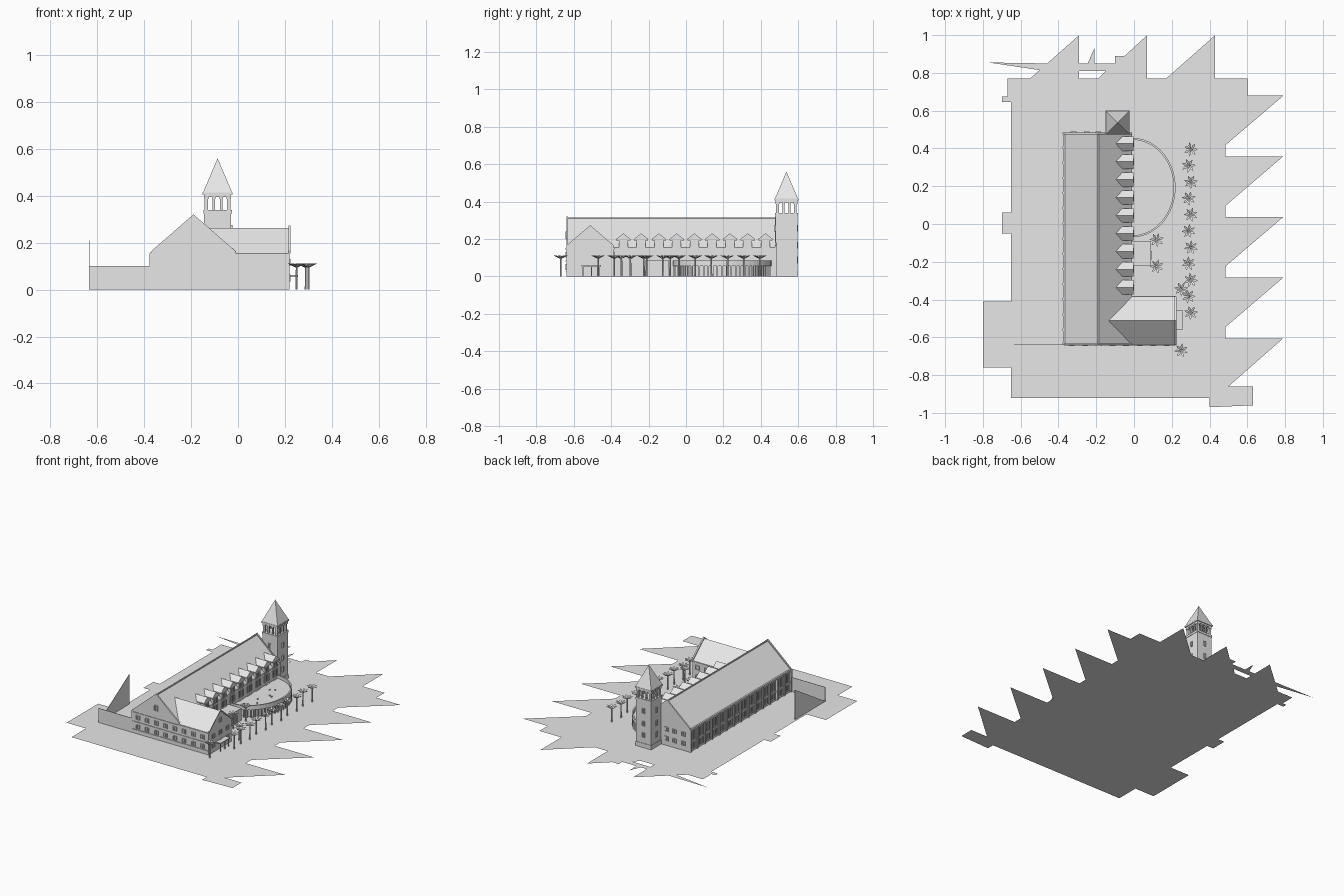
import bpy, bmesh, math
from mathutils import Matrix, Vector

if "Cube" in bpy.data.objects:
    bpy.data.objects.remove(bpy.data.objects["Cube"])

stone = bpy.data.materials.new("light_grey")
stone.use_nodes = True
GREY = (0.8, 0.8, 0.8, 1)
stone.diffuse_color = GREY
stone.node_tree.nodes["Principled BSDF"].inputs["Base Color"].default_value = GREY


def finish(name, bm, fix_normals=True):
    if fix_normals:
        bmesh.ops.recalc_face_normals(bm, faces=bm.faces)
    mesh = bpy.data.meshes.new(name)
    bm.to_mesh(mesh)
    bm.free()
    mesh.materials.append(stone)
    obj = bpy.data.objects.new(name, mesh)
    bpy.context.collection.objects.link(obj)
    return obj


def add_box(bm, low, high):
    low, high = Vector(low), Vector(high)
    size = high - low
    place = Matrix.Translation((low + high) / 2) @ Matrix.Diagonal((*size, 1))
    bmesh.ops.create_cube(bm, size=1, matrix=place)


def box(name, low, high):
    bm = bmesh.new()
    add_box(bm, low, high)
    return finish(name, bm)


def add_prism(bm, profile, axis, start, end):
    """Extrude a 2D profile along x, y or z."""
    def point(a, b, c):
        return {"x": (c, a, b), "y": (a, c, b), "z": (a, b, c)}[axis]
    face = bm.faces.new([bm.verts.new(point(a, b, start)) for a, b in profile])
    if end != start:
        moved = bmesh.ops.extrude_face_region(bm, geom=[face])["geom"]
        shift = Vector(point(0, 0, end - start))
        bmesh.ops.translate(bm, vec=shift, verts=[v for v in moved if isinstance(v, bmesh.types.BMVert)])


def prism(name, profile, axis, start, end):
    bm = bmesh.new()
    add_prism(bm, profile, axis, start, end)
    return finish(name, bm)


def add_window(bm, axis, wall, out, mid, bottom, width, height, bars=1):
    """Raised frame with mullions on a wall plane facing along x or y."""
    t, depth = 0.003, 0.005 * out
    low_d, high_d = sorted((wall - depth / 5, wall + depth))
    left, right, top = mid - width / 2, mid + width / 2, bottom + height
    rects = [(left, bottom, right, bottom + t), (left, top - t, right, top)]
    for i in range(bars + 2):
        a = left + (width - t) * i / (bars + 1)
        rects.append((a, bottom, a + t, top))
    for a, b, c, d in rects:
        if axis == "x":
            add_box(bm, (low_d, a, b), (high_d, c, d))
        else:
            add_box(bm, (a, low_d, b), (c, high_d, d))


# Ground sheet with saw-toothed edge
WEST, EAST, RIDGE = -0.37, -0.01, -0.19
FRONT, BACK, EAVE, TOP = -0.64, 0.485, 0.155, 0.312
outline = [(-0.65, -0.92), (0.4, -0.92), (0.4, -0.97), (0.63, -0.96), (0.63, -0.86), (0.5, -0.86)]
for i in range(5):
    tip = -0.605 + 0.321 * i
    outline.append((0.79, tip))
    if i < 4:
        outline += [(0.485, tip), (0.485, tip + 0.06)]
outline += [(0.6, 0.68), (0.6, 0.77), (-0.67, 0.77), (-0.67, 0.645), (-0.65, 0.645)]
fringes = [
    outline,
    [(0.43, 0.77), (0.43, 1), (0.17, 0.77)],
    [(0.07, 0.77), (0.07, 1), (-0.05, 0.89), (-0.1, 0.89), (-0.1, 0.85), (-0.29, 0.85),
     (-0.29, 0.81), (-0.15, 0.81), (-0.19, 0.77)],
    [(-0.29, 0.77), (-0.29, 1), (-0.46, 0.85), (-0.77, 0.855), (-0.5, 0.815), (-0.55, 0.77)],
    [(-0.21, 0.85), (-0.21, 0.93), (-0.245, 0.85)],
    [(-0.65, 0.06), (-0.7, 0.06), (-0.7, -0.05), (-0.65, -0.05)],
    [(-0.65, -0.41), (-0.8, -0.41), (-0.8, -0.76), (-0.65, -0.76)],
    [(-0.67, 0.675), (-0.7, 0.675), (-0.7, 0.645), (-0.67, 0.645)],
]
bm = bmesh.new()
for poly in fringes:
    add_prism(bm, poly, "z", 0, 0)
for face in bm.faces:
    face.normal_update()
    if face.normal.z < 0:
        face.normal_flip()
finish("ground", bm, False)

# Main hall with gable copings, eaves and ridge
hall = [(WEST, 0), (EAST, 0), (EAST, EAVE), (RIDGE, TOP), (WEST, EAVE)]
prism("main_hall", hall, "y", FRONT, BACK)
coping = [(WEST, EAVE), (RIDGE, TOP), (EAST, EAVE), (EAST, EAVE + 0.009), (RIDGE, TOP + 0.009), (WEST, EAVE + 0.009)]
for name, y in (("front_coping", FRONT), ("back_coping", BACK - 0.01)):
    prism(name, coping, "y", y, y + 0.01)
box("west_gutter", (WEST - 0.006, FRONT, EAVE - 0.008), (WEST + 0.008, BACK, EAVE + 0.004))
box("ridge_cap", (RIDGE - 0.004, FRONT, TOP - 0.004), (RIDGE + 0.004, BACK, TOP + 0.003))

# East wing with cross gable
wing_back, wing_end, wing_mid, wing_top = -0.385, 0.22, -0.512, 0.263
wing = [(FRONT, 0), (wing_back, 0), (wing_back, EAVE), (wing_mid, wing_top), (FRONT, EAVE)]
prism("east_wing", wing, "x", RIDGE, wing_end)
edge = [(FRONT, EAVE), (wing_mid, wing_top), (wing_back, EAVE), (wing_back, EAVE + 0.01),
        (wing_mid, wing_top + 0.01), (FRONT, EAVE + 0.01)]
prism("wing_coping", edge, "x", wing_end - 0.005, wing_end + 0.005)
for name, y in (("wing_front_eave", FRONT), ("wing_back_eave", wing_back)):
    box(name, (EAST, y - 0.004, EAVE - 0.01), (wing_end, y + 0.004, EAVE - 0.002))

# Porch on the wing end
bm = bmesh.new()
add_box(bm, (wing_end, -0.56, 0.054), (0.257, -0.455, 0.062))
for y in (-0.555, -0.508, -0.465):
    add_box(bm, (0.247, y, 0), (0.253, y + 0.006, 0.054))
finish("porch", bm)

# Dormers along the east roof slope
walls, roofs, glazing = bmesh.new(), bmesh.new(), bmesh.new()
for i in range(9):
    y = 0.425 - 0.095 * i
    add_box(walls, (-0.12, y - 0.024, 0.145), (-0.006, y + 0.024, 0.2))
    gable = [(y - 0.038, 0.193), (y + 0.038, 0.193), (y + 0.038, 0.2), (y, 0.23), (y - 0.038, 0.2)]
    add_prism(roofs, gable, "x", -0.13, -0.002)
    add_window(glazing, "x", -0.006, 1, y, 0.152, 0.034, 0.038)
    for bottom, height in ((0.015, 0.05), (0.085, 0.05)):
        add_window(glazing, "x", EAST, 1, y, bottom, 0.05, height, 2)
finish("dormer_walls", walls)
finish("dormer_roofs", roofs)
finish("east_windows", glazing)

# West facade: buttresses with tall windows between
piers, glazing = bmesh.new(), bmesh.new()
bays = 14
step = (BACK - FRONT) / bays
for i in range(bays + 1):
    y = FRONT + step * i
    y = min(max(y, FRONT + 0.006), BACK - 0.006)
    add_box(piers, (WEST - 0.008, y - 0.006, 0), (WEST, y + 0.006, EAVE))
    if i < bays:
        mid = FRONT + step * (i + 0.5)
        add_window(glazing, "x", WEST, -1, mid, 0.075, 0.05, 0.068, 2)
        add_window(glazing, "x", WEST, -1, mid, 0.015, 0.05, 0.045, 2)
finish("west_buttresses", piers)
finish("west_windows", glazing)

# Front, back and wing-end windows
glazing = bmesh.new()
for bottom in (0.035, 0.1):
    for i in range(8):
        add_window(glazing, "y", FRONT, -1, -0.33 + 0.072 * i, bottom, 0.03, 0.03)
    for x in (-0.32, -0.25, -0.19):
        add_window(glazing, "y", BACK, 1, x, bottom, 0.03, 0.03)
    for x in (0.04, 0.11, 0.18):
        add_window(glazing, "y", wing_back, 1, x, bottom, 0.03, 0.03)
    for y in (-0.59, wing_mid, -0.435):
        add_window(glazing, "x", wing_end, 1, y, bottom, 0.03, 0.03)
add_window(glazing, "y", FRONT, -1, RIDGE, 0.2, 0.03, 0.04)
add_window(glazing, "x", wing_end, 1, wing_mid, 0.185, 0.025, 0.03)
finish("gable_windows", glazing)
bm = bmesh.new()
for z in (0.025, 0.08, 0.145):
    add_box(bm, (WEST, FRONT - 0.004, z), (wing_end, FRONT, z + 0.004))
finish("front_bands", bm)

# Tower shaft, open belfry and pyramid roof
cx, cy, half = -0.087, 0.537, 0.058


def tower_slab(name, spread, low, high):
    return box(name, (cx - spread, cy - spread, low), (cx + spread, cy + spread, high))


tower_slab("tower_shaft", half, 0, 0.33)
tower_slab("tower_base", half + 0.003, 0, 0.03)
tower_slab("belfry_sill", half + 0.003, 0.325, 0.34)
tower_slab("belfry_lintel", half, 0.395, 0.408)
tower_slab("tower_eave", half + 0.006, 0.406, 0.415)
posts, arches, glazing = bmesh.new(), bmesh.new(), bmesh.new()
for i in range(4):
    a = -half + 0.01 + (half - 0.01) * 2 * i / 3
    r = 0.007 if i in (0, 3) else 0.005
    for b in (half - 0.01, 0.01 - half):
        for x, y in ((cx + a, cy + b), (cx + b, cy + a)):
            add_box(posts, (x - r, y - r, 0.34), (x + r, y + r, 0.397))
            add_box(arches, (x - r - 0.003, y - r - 0.003, 0.386), (x + r + 0.003, y + r + 0.003, 0.397))
for z in (0.07, 0.15, 0.24):
    for out in (1, -1):
        add_window(glazing, "x", cx + half * out, out, cy, z, 0.02, 0.035)
        add_window(glazing, "y", cy + half * out, out, cx, z, 0.02, 0.035)
finish("belfry_posts", posts)
finish("belfry_capitals", arches)
finish("tower_windows", glazing)
bm = bmesh.new()
bmesh.ops.create_cone(bm, cap_ends=True, segments=4, radius1=(half + 0.004) * math.sqrt(2), radius2=0, depth=0.145,
                      matrix=Matrix.Translation((cx, cy, 0.4875)) @ Matrix.Rotation(math.pi / 4, 4, "Z"))
finish("tower_roof", bm)

# Curved pavilion with colonnade and parapet
mid_y, steps = 0.193, 32


def arc(inset):
    angles = [math.pi * (i / steps - 0.5) for i in range(steps + 1)]
    return [(EAST + (0.23 - inset) * math.cos(t), mid_y + (0.263 - inset) * math.sin(t)) for t in angles]


prism("pavilion_wall", arc(0.018), "z", 0, 0.058)
prism("pavilion_roof", arc(0), "z", 0.055, 0.063)
prism("pavilion_parapet", arc(0) + arc(0.01)[::-1], "z", 0.06, 0.085)
bm = bmesh.new()
for x, y in arc(0.006):
    add_box(bm, (x - 0.004, y - 0.004, 0), (x + 0.004, y + 0.004, 0.057))
finish("pavilion_columns", bm)
bm = bmesh.new()
for x, y in ((8, 29), (5, 27), (12, 19), (10, 20), (7, 11), (4, 0), (6, 1), (13, 3), (10, 6)):
    add_box(bm, (x / 100, y / 100, 0.06), (x / 100 + 0.008, y / 100 + 0.008, 0.07))
finish("roof_seats", bm)

# Entrance block beside the pavilion
box("entrance_block", (EAST, -0.22, 0), (0.09, -0.09, 0.085))
bm = bmesh.new()
add_window(bm, "x", 0.09, 1, -0.165, 0, 0.045, 0.057)
finish("entrance_door", bm)

# Yard wall and sloped screen on the west side
box("yard_wall", (-0.635, FRONT, 0), (WEST, FRONT + 0.003, 0.1))
prism("sloped_screen", [(FRONT, 0), (-0.3, 0), (-0.3, 0.21)], "x", -0.636, -0.634)

# Palm trees
spots = [(0.295 + 0.006 * (-1) ** i, 0.395 - 0.0865 * i) for i in range(11)]
spots += [(0.25, -0.345), (0.12, -0.085), (0.12, -0.225), (0.25, -0.67)]
trunks, fronds = bmesh.new(), bmesh.new()
for n, (x, y) in enumerate(spots):
    bmesh.ops.create_cone(trunks, cap_ends=True, segments=6, radius1=0.005, radius2=0.004, depth=0.1,
                          matrix=Matrix.Translation((x, y, 0.05)))
    for k in range(7):
        turn = Matrix.Translation((x, y, 0.092)) @ Matrix.Rotation(math.tau * k / 7 + n, 4, "Z")
        leaf = [(0, 0, 0), (0.022, -0.007, 0.018), (0.038, 0, 0.019), (0.022, 0.007, 0.018)]
        fronds.faces.new([fronds.verts.new(turn @ Vector(p)) for p in leaf])
finish("palm_trunks", trunks)
finish("palm_fronds", fronds, False)
